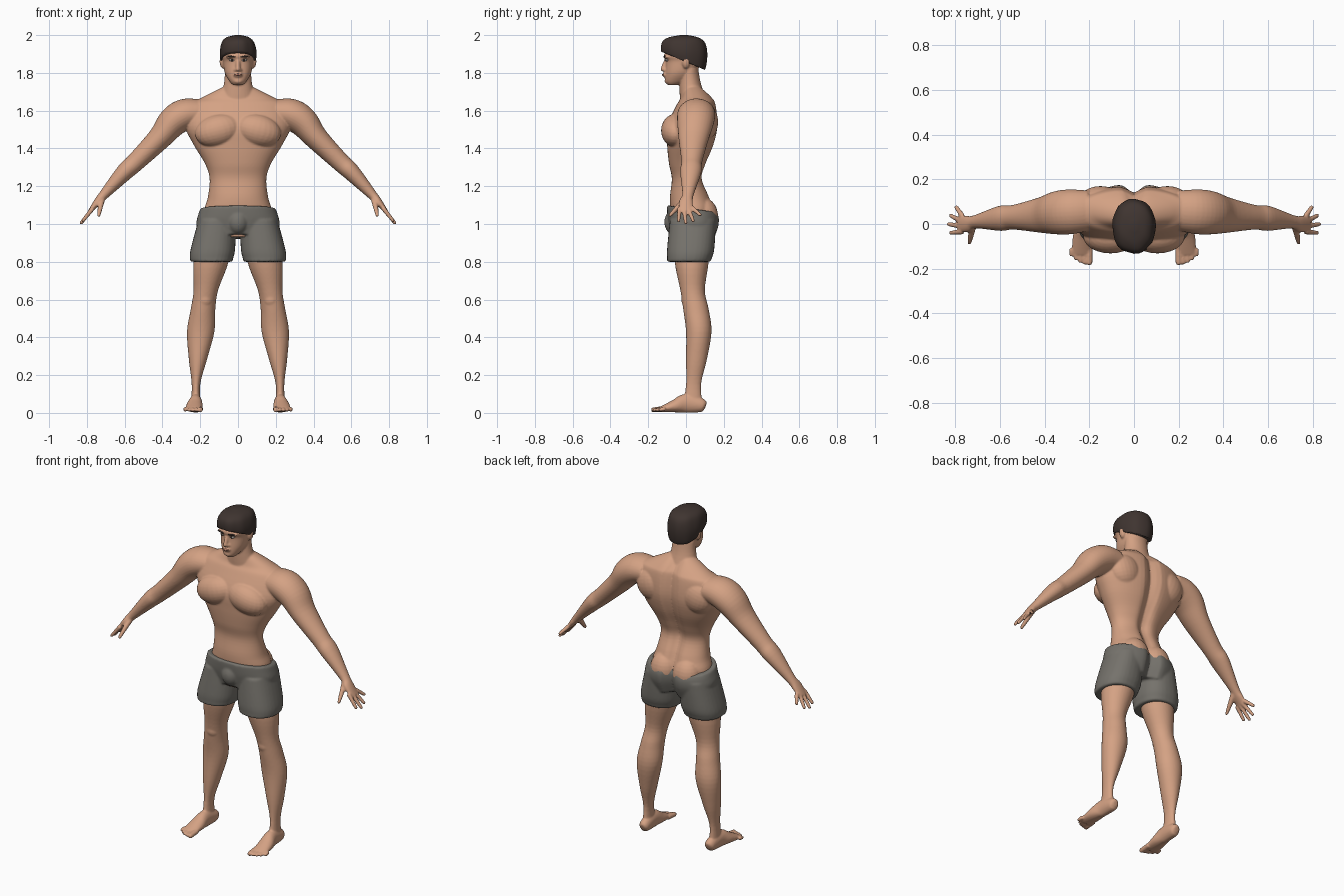
import bpy, bmesh, math
from mathutils import Vector, Matrix

cube = bpy.data.objects.get("Cube")
if cube:
    bpy.data.objects.remove(cube, do_unlink=True)


def material(name, red, green, blue):
    mat = bpy.data.materials.new(name)
    mat.use_nodes = True
    mat.diffuse_color = (red, green, blue, 1)
    shader = mat.node_tree.nodes["Principled BSDF"]
    shader.inputs["Base Color"].default_value = (red, green, blue, 1)
    return mat


skin = material("skin", .66, .36, .23)
cloth = material("grey cloth", .18, .17, .15)
dark_brown = material("dark brown hair", .05, .035, .03)
lip_tone = material("lip tone", .45, .2, .14)
eye_white = material("eye white", .6, .55, .5)


def catmull_rom(a, b, c, d, t):
    tangent_in, tangent_out = (c - a) / 2, (d - b) / 2
    smooth = t * t * (3 - 2 * t)
    return (b + (c - b) * smooth + tangent_in * t * (1 - t) ** 2
            - tangent_out * t * t * (1 - t))


def spline(rows, steps=5):
    """Smoothly interpolate between rows of numbers."""
    padded = [rows[0], *rows, rows[-1]]
    result = []
    for section in zip(padded, padded[1:], padded[2:], padded[3:]):
        for step in range(steps):
            result.append([catmull_rom(*values, step / steps) for values in zip(*section)])
    return result + [rows[-1]]


def rounded(value, power):
    return math.copysign(abs(value) ** (2 / power), value)


def loft(bm, rows, side=None, sign=1, power=2, groove=0, tilt=0, count=32):
    """Skin ellipses (x, y, z, a, b); upright rings unless a side axis is given."""
    rows = spline(rows)
    rings = []
    for index, (x, y, z, a, b) in enumerate(rows):
        centre = Vector((x, y, z))
        across, along = Vector((1, 0, 0)), Vector((0, 1, 0))
        if side:
            ahead = rows[min(index + 1, len(rows) - 1)]
            behind = rows[max(index - 1, 0)]
            tangent = (Vector(ahead[:3]) - Vector(behind[:3])).normalized()
            across = Vector(side) - tangent * tangent.dot(side)
            across.normalize()
            along = tangent.cross(across)
        ring = []
        for corner in range(count):
            angle = math.tau * corner / count
            cosine = rounded(math.cos(angle), power)
            sine = rounded(math.sin(angle), power)
            point = centre + across * (a * cosine) + along * (b * sine)
            if groove and sine > 0:
                point.y -= groove * sine * math.exp(-(point.x / .035) ** 2)
            point.z += tilt * (point.y - y)
            point.x *= sign
            ring.append(bm.verts.new(point))
        rings.append(ring)
    for low, high in zip(rings, rings[1:]):
        for corner in range(count):
            previous = corner - 1
            bm.faces.new((low[previous], low[corner], high[corner], high[previous]))
    bm.faces.new(rings[0])
    bm.faces.new(rings[-1])


def column(bm, rows, **options):
    """Upright loft from rows of (z, x min, x max, y front, y back)."""
    loft(bm, [((left + right) / 2, (front + back) / 2, z, (right - left) / 2, (back - front) / 2)
              for z, left, right, front, back in rows], **options)


def trunk(bm, rows, **options):
    """Symmetric column from rows of (z, half width, y front, y back)."""
    column(bm, [(z, -half, half, front, back) for z, half, front, back in rows], **options)


def blob(bm, centre, radii, turn=0):
    matrix = (Matrix.Translation(centre) @ Matrix.Rotation(turn, 4, "Y")
              @ Matrix.Diagonal((*radii, 1)))
    bmesh.ops.create_uvsphere(bm, u_segments=24, v_segments=14, radius=1, matrix=matrix)


def pair(bm, centre, radii, turn=0):
    for sign in (1, -1):
        blob(bm, (centre[0] * sign, *centre[1:]), radii, turn * sign)


def digit(bm, start, end, thick, thin, side, sign):
    """Rounded finger or toe."""
    start, end = Vector(start), Vector(end)
    stations = ((0, thick), (.85, thin), (.97, thin * .7), (1, thin * .3))
    loft(bm, [(*start.lerp(end, t), radius, radius) for t, radius in stations],
         side=side, sign=sign, count=14)


def finish(name, bm, mat, voxel=0):
    bmesh.ops.recalc_face_normals(bm, faces=bm.faces)
    for face in bm.faces:
        face.smooth = True
    mesh = bpy.data.meshes.new(name)
    bm.to_mesh(mesh)
    bm.free()
    mesh.materials.append(mat)
    obj = bpy.data.objects.new(name, mesh)
    bpy.context.collection.objects.link(obj)
    if voxel:
        fuse = obj.modifiers.new("fuse", "REMESH")
        fuse.mode, fuse.voxel_size, fuse.use_smooth_shade = "VOXEL", voxel, True
        soften = obj.modifiers.new("soften", "SMOOTH")
        soften.factor, soften.iterations = .5, 3


# Torso, neck and head
body = bmesh.new()
trunk(body, [(.93, .16, -.06, .11), (1.06, .18, -.08, .15), (1.14, .16, -.085, .13),
             (1.24, .15, -.075, .09), (1.32, .175, -.09, .11), (1.42, .235, -.1, .15),
             (1.52, .28, -.1, .17), (1.63, .26, -.05, .16), (1.67, .19, -.025, .14),
             (1.73, .07, -.01, .08)], power=2.15, groove=.03, count=64)
trunk(body, [(1.62, .11, -.03, .12), (1.74, .075, -.035, .08), (1.82, .07, -.03, .065)])
trunk(body, [(1.735, .025, -.095, -.05), (1.755, .045, -.11, 0), (1.8, .07, -.11, .05),
             (1.86, .08, -.107, .085), (1.9, .085, -.115, .095), (1.98, .045, -.05, .05)],
      power=2.2)

# Chest, shoulder blade, buttock and knee masses
pair(body, (.105, -.055, 1.495), (.125, .077, .085), .25)
pair(body, (.15, .1, 1.54), (.1, .07, .1), .3)
pair(body, (.075, .09, 1.04), (.085, .08, .1))
pair(body, (.175, .02, .6), (.045, .045, .05))

# Nose, brow ridge, lips, chin and ears
loft(body, [(0, -.1, 1.88, .01, .01), (0, -.12, 1.82, .012, .015), (0, -.11, 1.81, .012, .01)])
blob(body, (0, -.12, 1.82), (.013, .016, .012))
pair(body, (.012, -.11, 1.815), (.01, .012, .01))
pair(body, (.03, -.1, 1.885), (.035, .017, .01))
blob(body, (0, -.11, 1.79), (.025, .015, .014))
blob(body, (0, -.1, 1.757), (.024, .014, .015))
pair(body, (.084, 0, 1.853), (.013, .02, .03), .15)

for sign in (1, -1):
    # Arm down to the palm
    loft(body, [(.2, .06, 1.59, .09, .07), (.28, .055, 1.58, .1, .083),
                (.345, .05, 1.54, .097, .08), (.415, .04, 1.455, .08, .063),
                (.54, .03, 1.33, .055, .05), (.6, .025, 1.275, .056, .046),
                (.71, .01, 1.155, .03, .026), (.745, 0, 1.115, .037, .02),
                (.785, 0, 1.066, .036, .01)], side=(0, 1, 0), sign=sign)
    # Fingers fan out from the palm, then the thumb
    for finger in range(4):
        spread = 1.5 - finger
        drop = (finger - 2) ** 2
        digit(body, (.768, spread * .023, 1.084),
              (.835 - drop * .009, .02 + spread * .04, 1 + drop * .011),
              .0125, .0095, (0, 1, 0), sign)
    digit(body, (.72, 0, 1.135), (.738, -.09, 1.04), .018, .01, (1, 0, 0), sign)
    # Leg
    column(body, [(.98, .02, .195, -.07, .13), (.8, .05, .235, -.06, .12),
                  (.65, .105, .235, -.03, .1), (.55, .12, .25, -.015, .12),
                  (.43, .125, .27, 0, .135), (.28, .165, .26, 0, .11),
                  (.15, .2, .245, 0, .08), (.03, .195, .25, -.02, .09)], sign=sign)
    # Foot and toes
    loft(body, [(.22, .104, .035, .014, .016), (.22, .085, .04, .03, .036),
                (.224, 0, .05, .034, .05), (.23, -.06, .036, .044, .034),
                (.235, -.135, .018, .044, .014)], side=(1, 0, 0), sign=sign)
    for toe in range(5):
        radius = .011 if toe else .015
        x = .2 + .02 * toe
        digit(body, (x, -.11, .022), (x, -.184 + .0025 * toe * toe, .015),
              radius, radius * .9, (1, 0, 0), sign)
finish("body", body, skin, voxel=.0055)

# Shorts: hips, two legs and a front pouch
shorts = bmesh.new()
trunk(shorts, [(.93, .2, -.08, .15), (1, .22, -.095, .175), (1.05, .21, -.1, .18),
               (1.08, .2, -.1, .17)], power=2.3, groove=.045, tilt=-.14, count=64)
for sign in (1, -1):
    column(shorts, [(1.02, .01, .21, -.085, .16), (.87, .015, .25, -.1, .15),
                    (.82, .025, .255, -.1, .137), (.8, .03, .25, -.1, .13)],
           power=2.3, sign=sign)
blob(shorts, (0, -.065, 1.01), (.055, .05, .065))
finish("shorts", shorts, cloth, voxel=.007)

# Hair: cap cut along a sloping hairline, with swept locks
hair = bmesh.new()
trunk(hair, [(1.78, .06, -.06, .08), (1.83, .085, -.09, .104), (1.9, .098, -.128, .112),
             (1.96, .087, -.127, .1), (1.988, .06, -.09, .065), (2, .015, -.03, .01)], power=2.15)
cut = bmesh.ops.bisect_plane(hair, geom=hair.verts[:] + hair.edges[:] + hair.faces[:],
                             plane_co=(0, 0, 1.858), plane_no=(0, .42, 1), clear_inner=True)
rim = [item for item in cut["geom_cut"] if isinstance(item, bmesh.types.BMEdge)]
bmesh.ops.contextual_create(hair, geom=rim)
for vert in hair.verts:
    wave = math.sin(70 * vert.co.x + 25 * vert.co.y) * math.sin(40 * vert.co.y + 9)
    vert.co.xy *= 1 + .03 * wave
finish("hair", hair, dark_brown)

# Eyes, brows and mouth
eyes, pupils, brows, mouth = (bmesh.new() for _ in range(4))
pair(eyes, (.032, -.1, 1.868), (.015, .011, .007))
pair(pupils, (.032, -.108, 1.868), (.006, .005, .006))
pair(brows, (.034, -.112, 1.886), (.024, .008, .005), -.12)
blob(mouth, (0, -.12, 1.79), (.02, .007, .006))
finish("eyes", eyes, eye_white)
finish("pupils", pupils, dark_brown)
finish("eyebrows", brows, dark_brown)
finish("mouth", mouth, lip_tone)
